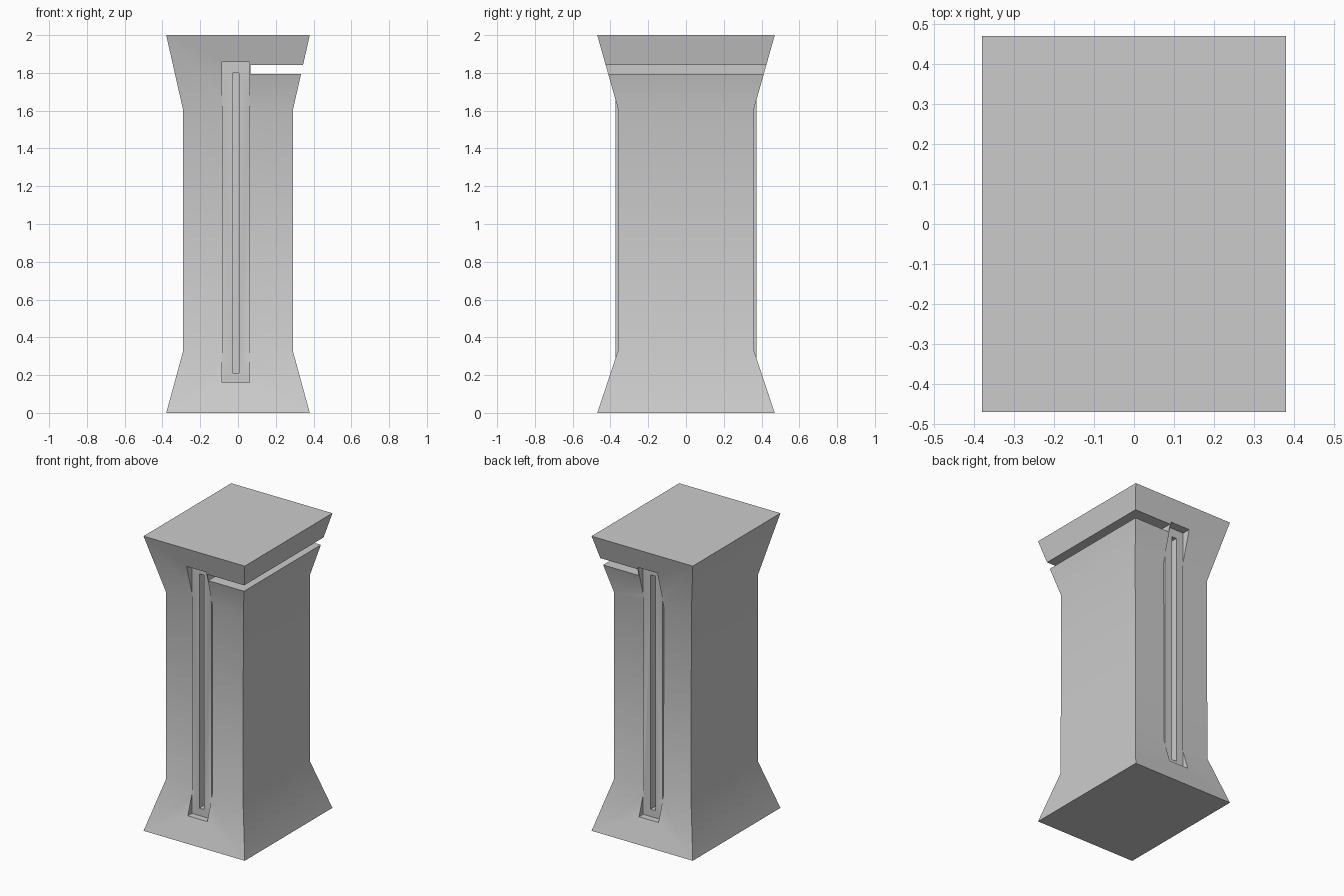
import bpy, bmesh, math

if "Cube" in bpy.data.objects:
    bpy.data.objects.remove(bpy.data.objects["Cube"])


def loft_rects(name, rings):
    """Closed solid lofted through rectangles (half_x, half_y, z)."""
    bm = bmesh.new()
    loops = [[bm.verts.new((sx * hx, sy * hy, z))
              for sx, sy in ((-1, -1), (1, -1), (1, 1), (-1, 1))]
             for hx, hy, z in rings]
    bm.faces.new(loops[0])
    bm.faces.new(loops[-1])
    for a, b in zip(loops, loops[1:]):
        for i in range(4):
            j = (i + 1) % 4
            bm.faces.new((a[i], a[j], b[j], b[i]))
    bmesh.ops.recalc_face_normals(bm, faces=bm.faces)
    me = bpy.data.meshes.new(name)
    bm.to_mesh(me)
    bm.free()
    ob = bpy.data.objects.new(name, me)
    bpy.context.collection.objects.link(ob)
    return ob


def combine(body, op, x, y, z):
    """Boolean a box, given by its ranges, into the body."""
    x, y, z = sorted(x), sorted(y), sorted(z)
    tool = loft_rects("box_tool", [((x[1] - x[0]) / 2, (y[1] - y[0]) / 2, h) for h in z])
    tool.location = ((x[0] + x[1]) / 2, (y[0] + y[1]) / 2, 0)
    tool.hide_render = True
    bpy.context.view_layer.update()
    mod = body.modifiers.new("box", 'BOOLEAN')
    mod.operation, mod.solver, mod.object = op, 'EXACT', tool
    bpy.context.view_layer.objects.active = body
    bpy.ops.object.modifier_apply(modifier=mod.name)
    bpy.data.objects.remove(tool, do_unlink=True)


# Flared post
post = loft_rects("flared_post", [(0.38, 0.47, 0), (0.29, 0.36, 0.33),
                                  (0.29, 0.357, 1.6), (0.38, 0.47, 2)])

# Horizontal gap under the cap on the right
combine(post, 'DIFFERENCE', (0.066, 0.6), (-0.6, 0.6), (1.795, 1.843))

# Upright strip on front and back: proud of the shaft, sunk into the flares
for s in (-1, 1):
    combine(post, 'UNION', (-0.084, 0.06), (s * 0.3, s * 0.39), (0.162, 1.856))
    combine(post, 'DIFFERENCE', (-0.085, 0.061), (s * 0.372, s * 0.6), (0.16, 1.858))
    # Narrow groove down the strip
    combine(post, 'DIFFERENCE', (-0.03, 0.005), (s * 0.31, s * 0.6), (0.21, 1.8))

bpy.ops.object.select_all(action='DESELECT')
post.select_set(True)
bpy.context.view_layer.objects.active = post
bpy.ops.object.shade_smooth_by_angle(angle=math.radians(30))
